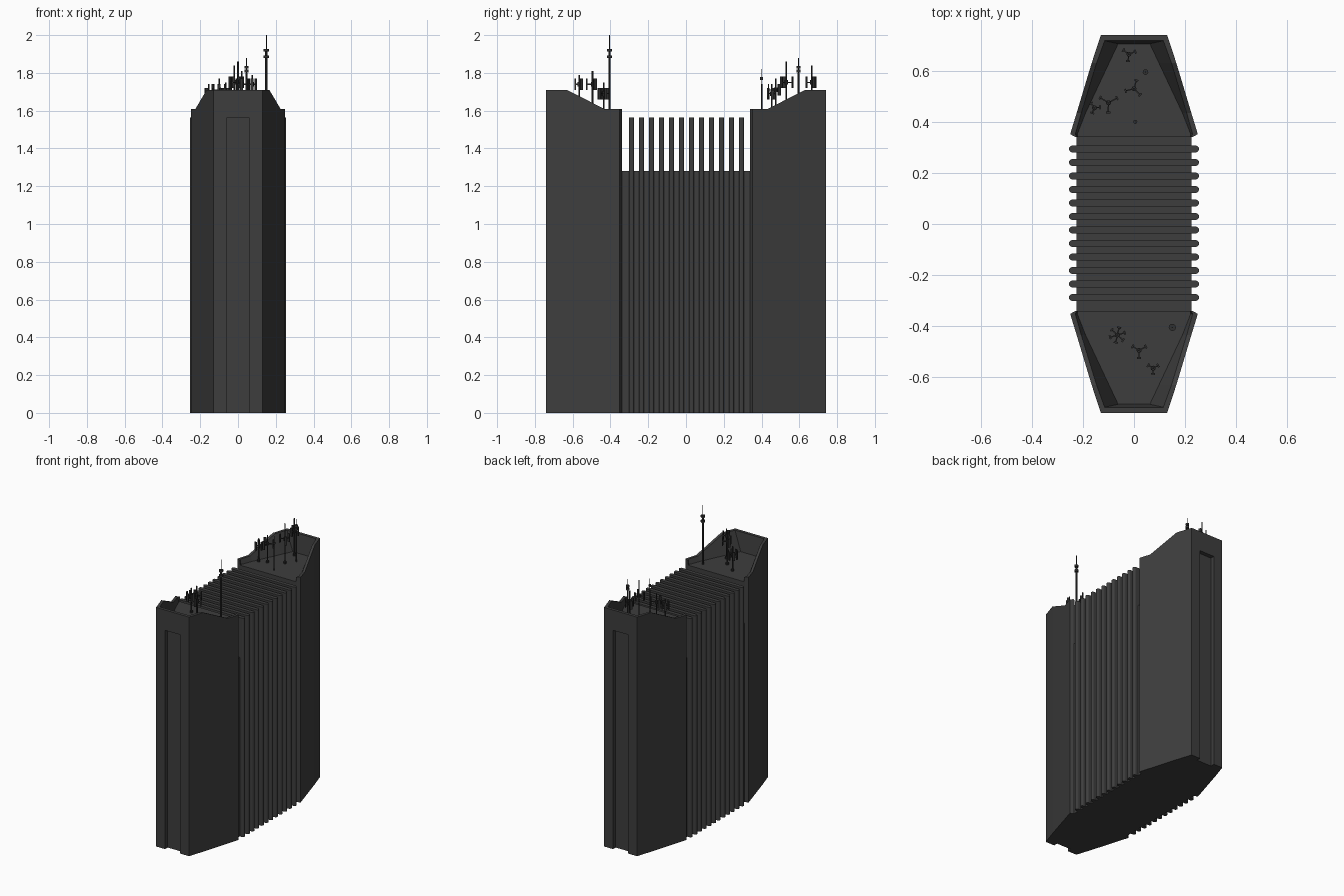
import bpy, bmesh, math
from mathutils import Matrix, Vector

cube = bpy.data.objects.get("Cube")
if cube:
    bpy.data.objects.remove(cube, do_unlink=True)


def material(name, value):
    m = bpy.data.materials.new(name)
    m.use_nodes = True
    colour = (value, value, value, 1)
    m.diffuse_color = colour
    m.node_tree.nodes["Principled BSDF"].inputs["Base Color"].default_value = colour
    return m


concrete = material("charcoal concrete", 0.048)
metal = material("dark metal", 0.03)


def finish(bm, name, mat):
    bmesh.ops.recalc_face_normals(bm, faces=bm.faces)
    mesh = bpy.data.meshes.new(name)
    bm.to_mesh(mesh)
    bm.free()
    mesh.materials.append(mat)
    obj = bpy.data.objects.new(name, mesh)
    bpy.context.collection.objects.link(obj)
    return obj


def add_box(bm, centre, size, turn=0):
    mat = Matrix.Translation(centre) @ Matrix.Rotation(turn, 4, 'Z') @ Matrix.Diagonal((*size, 1))
    bmesh.ops.create_cube(bm, size=1, matrix=mat)


def add_rod(bm, x, y, z0, z1, radius, sides=8):
    bmesh.ops.create_cone(bm, cap_ends=True, segments=sides, radius1=radius, radius2=radius,
                          depth=z1 - z0, matrix=Matrix.Translation((x, y, (z0 + z1) / 2)))


DECK = 1.575

# End towers: half outline of outer wall, parapet rim and deck, mirrored in x
outer = [(.228, .34, 1.61), (.25, .352, 1.61), (.225, .434, 1.61), (.166, .63, 1.71), (.13, .74, 1.71)]
rim = [(.222, .34, 1.61), (.23, .352, 1.61), (.207, .434, 1.61), (.147, .63, 1.71), (.115, .718, 1.71)]
deck = [(.22, .34), (.222, .352), (.19, .434), (.098, .63), (.062, .706)]


def end_tower(name, side):
    bm = bmesh.new()
    rows = []
    for half in ([(x, y, 0) for x, y, z in outer], outer, rim, [(x, y, DECK) for x, y in deck]):
        path = half + [(-x, y, z) for x, y, z in reversed(half)]
        rows.append([bm.verts.new((x, y * side, z)) for x, y, z in path])
    for low, high in zip(rows, rows[1:]):
        for i in range(len(low) - 1):
            bm.faces.new((low[i], low[i + 1], high[i + 1], high[i]))
    bm.faces.new(rows[0])
    bm.faces.new(rows[-1])
    bm.faces.new([r[0] for r in rows] + [r[-1] for r in reversed(rows)])
    tower = finish(bm, name, concrete)

    # Tall recess in the end face
    bm = bmesh.new()
    add_box(bm, (0, side * .81, .7325), (.118, .2, 1.665))
    cutter = finish(bm, "recess_cutter", concrete)
    cutter.hide_render = True
    mod = tower.modifiers.new("recess", 'BOOLEAN')
    mod.operation = 'DIFFERENCE'
    mod.solver = 'EXACT'
    mod.object = cutter
    bpy.context.view_layer.objects.active = tower
    bpy.ops.object.modifier_apply(modifier=mod.name)
    bpy.data.objects.remove(cutter, do_unlink=True)


end_tower("front_tower", -1)
end_tower("back_tower", 1)

# Core block between the towers
bm = bmesh.new()
add_box(bm, (0, 0, .64), (.45, .69, 1.28))
finish(bm, "core", concrete)

# Cross fins with rounded ends
FINS, PITCH, HALF, R = 12, .0529, .255, .0135
bm = bmesh.new()
for i in range(FINS):
    y = (i - (FINS - 1) / 2) * PITCH + .003
    ring = []
    for end in (1, -1):
        for k in range(7):
            a = math.pi * (k / 6 - .5)
            ring.append((end * (HALF - R + R * math.cos(a)), y + end * R * math.sin(a)))
    bottom = [bm.verts.new((px, py, 0)) for px, py in ring]
    face = bm.faces.new(bottom)
    up = bmesh.ops.extrude_face_region(bm, geom=[face], use_keep_orig=True)
    bmesh.ops.translate(bm, vec=(0, 0, 1.565),
                        verts=[g for g in up["geom"] if isinstance(g, bmesh.types.BMVert)])
fins = finish(bm, "fins", concrete)


# Antenna with panels on radial arms
def panel_antenna(name, x, y, head, top, reach, arms, turn):
    bm = bmesh.new()
    add_rod(bm, x, y, DECK, top, .004)
    add_rod(bm, x, y, DECK, DECK + .015, .01)
    add_rod(bm, x, y, head - .012, head + .012, .009)
    for k in range(arms):
        a = turn + k * math.tau / arms
        d = Vector((math.cos(a), math.sin(a), 0))
        add_box(bm, Vector((x, y, head)) + d * reach / 2, (reach, .005, .006), a)
        add_box(bm, Vector((x, y, head)) + d * reach, (.007, .016, .06), a)
    finish(bm, name, metal)


# Slim mast with discs
def disc_mast(name, x, y, top, radius, discs, disc_radius):
    bm = bmesh.new()
    add_rod(bm, x, y, DECK, top - .08, radius)
    add_rod(bm, x, y, top - .08, top, radius * .4)
    for z in discs:
        add_rod(bm, x, y, z - .007, z + .007, disc_radius, 12)
    finish(bm, name, metal)


panel_antenna("front_antenna_1", -.065, -.435, 1.69, 1.75, .03, 6, .3)
panel_antenna("front_antenna_2", .02, -.495, 1.74, 1.81, .03, 3, .5)
panel_antenna("front_antenna_3", .075, -.565, 1.74, 1.79, .022, 3, 2.6)
panel_antenna("back_antenna_1", -.02, .665, 1.75, 1.84, .027, 3, .4)
panel_antenna("back_antenna_2", 0, .53, 1.75, 1.86, .034, 3, 1.3)
panel_antenna("back_antenna_3", -.1, .475, 1.71, 1.77, .038, 3, .5)
panel_antenna("back_antenna_4", -.155, .455, 1.69, 1.74, .022, 3, 2.2)
disc_mast("front_tall_mast", .15, -.405, 2.0, .006, (1.885, 1.92), .014)
disc_mast("back_mast", .045, .595, 1.88, .005, (1.81, 1.83), .011)
disc_mast("back_thin_mast", .005, .40, 1.82, .004, (1.77,), .008)
